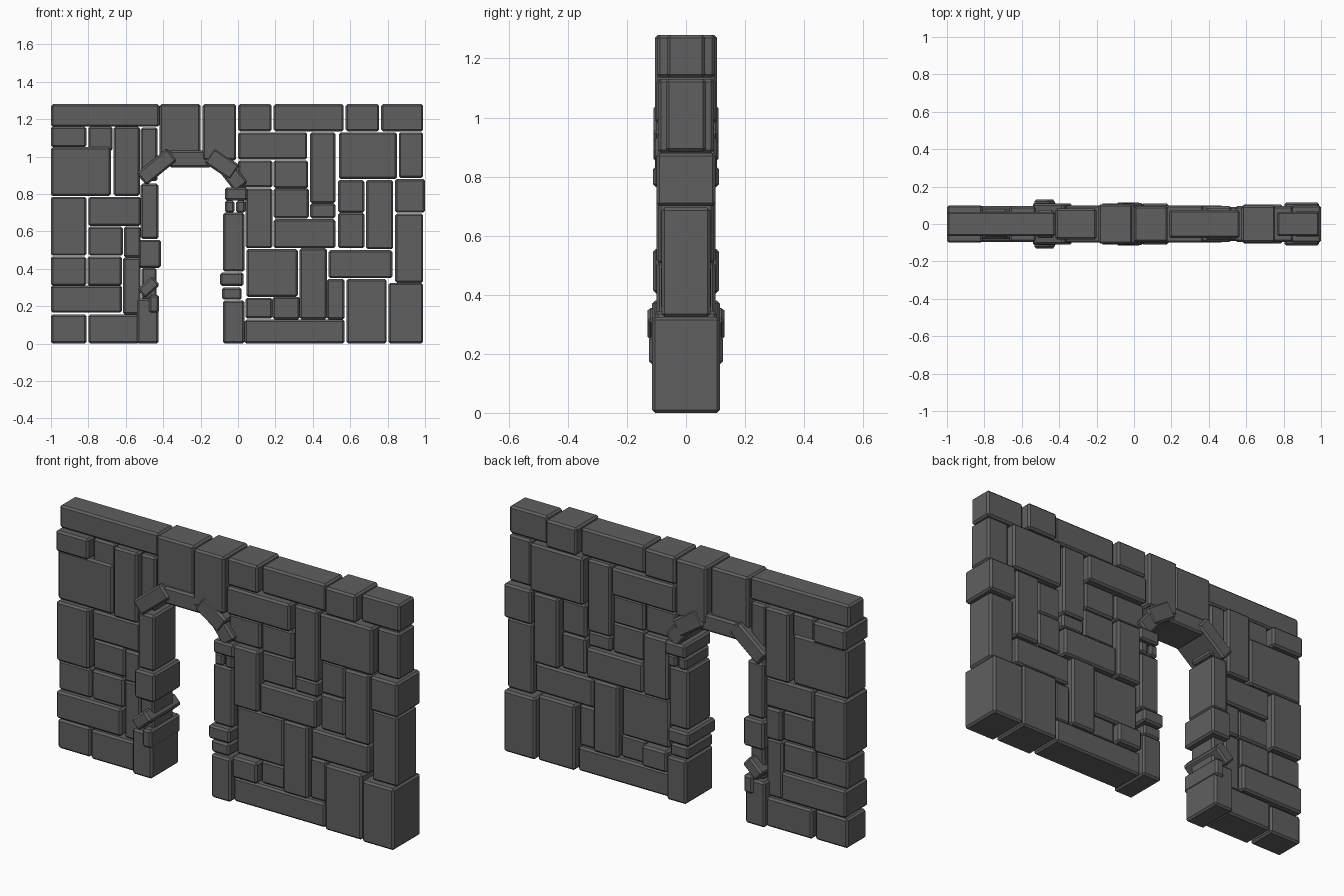
import bpy, bmesh
from math import radians
from mathutils import Matrix, Vector

stone = bpy.data.materials.new("dark_stone")
stone.diffuse_color = (0.115, 0.115, 0.115, 1)


def stonework(name, stones, chamfer=0.01):
    """One object made of chamfered stones: (x0, x1, z0, z1, half depth[, tilt in degrees])."""
    bm = bmesh.new()
    for x0, x1, z0, z1, d, *tilt in stones:
        place = Matrix.Translation(Vector(((x0 + x1) / 2, 0, (z0 + z1) / 2)))
        turn = Matrix.Rotation(radians(-tilt[0] if tilt else 0), 4, 'Y')
        size = Matrix.Diagonal((x1 - x0, 2 * d, z1 - z0, 1))
        bmesh.ops.create_cube(bm, size=1, matrix=place @ turn @ size)
    me = bpy.data.meshes.new(name)
    bm.to_mesh(me)
    bm.free()
    me.materials.append(stone)
    ob = bpy.data.objects.new(name, me)
    bpy.context.collection.objects.link(ob)
    mod = ob.modifiers.new("chamfer", 'BEVEL')
    mod.width = chamfer
    mod.segments = 1
    return ob


def tilted(cx, cz, length, height, depth, angle):
    return (cx - length / 2, cx + length / 2, cz - height / 2, cz + height / 2, depth, angle)


# Coping course along the top
stonework("top_course", [
    (-1.0, -0.42, 1.16, 1.28, 0.065),
    (-0.42, -0.20, 1.00, 1.28, 0.083),
    (-0.19, -0.01, 0.98, 1.28, 0.105),
    (0.0, 0.18, 1.135, 1.28, 0.095),
    (0.19, 0.565, 1.135, 1.28, 0.075),
    (0.575, 0.755, 1.135, 1.28, 0.098),
    (0.765, 0.99, 1.135, 1.28, 0.065),
])

# Wall left of the doorway
stonework("left_wall_upper", [
    (-1.0, -0.81, 1.05, 1.16, 0.10),
    (-0.80, -0.67, 1.03, 1.16, 0.07),
    (-1.0, -0.68, 0.79, 1.05, 0.08),
    (-0.665, -0.525, 0.79, 1.16, 0.095),
    (-0.52, -0.43, 0.87, 1.155, 0.075),
    (-1.0, -0.81, 0.47, 0.785, 0.095),
    (-0.80, -0.52, 0.63, 0.785, 0.08),
    (-0.80, -0.615, 0.47, 0.625, 0.07),
    (-0.61, -0.52, 0.46, 0.625, 0.08),
])
stonework("left_wall_lower", [
    (-1.0, -0.81, 0.31, 0.465, 0.075),
    (-0.805, -0.62, 0.31, 0.465, 0.075),
    (-1.0, -0.62, 0.165, 0.31, 0.095),
    (-0.615, -0.52, 0.155, 0.46, 0.073),
    (-1.0, -0.81, 0.0, 0.155, 0.08),
    (-0.80, -0.53, 0.0, 0.155, 0.09),
])

# Door jambs, with loose projecting stones
stonework("left_jamb", [
    (-0.52, -0.425, 0.56, 0.855, 0.095),
    (-0.53, -0.412, 0.405, 0.555, 0.112),
    (-0.515, -0.435, 0.235, 0.405, 0.085),
    tilted(-0.478, 0.302, 0.105, 0.065, 0.13, 42),
    (-0.475, -0.422, 0.165, 0.26, 0.125),
    (-0.54, -0.425, 0.0, 0.24, 0.115),
])
stonework("right_jamb", [
    (-0.07, 0.05, 0.765, 0.835, 0.112),
    (-0.07, -0.02, 0.70, 0.765, 0.10),
    (-0.01, 0.04, 0.70, 0.765, 0.10),
    (-0.08, 0.035, 0.385, 0.70, 0.095),
    (-0.095, 0.03, 0.308, 0.38, 0.115),
    (-0.085, 0.02, 0.235, 0.30, 0.105),
    (-0.08, 0.035, 0.0, 0.23, 0.115),
])

# Arch stones over the doorway
stonework("arch", [
    tilted(-0.435, 0.945, 0.21, 0.085, 0.11, 39),
    tilted(-0.255, 0.987, 0.225, 0.09, 0.10, 0),
    tilted(-0.085, 0.96, 0.165, 0.095, 0.11, -34),
    tilted(-0.022, 0.888, 0.13, 0.085, 0.105, -52),
])

# Wall right of the doorway
stonework("right_wall_upper", [
    (0.0, 0.37, 0.985, 1.13, 0.10),
    (0.0, 0.185, 0.835, 0.98, 0.078),
    (0.19, 0.375, 0.83, 0.98, 0.078),
    (0.19, 0.38, 0.67, 0.83, 0.073),
    (0.385, 0.52, 0.75, 1.13, 0.085),
    (0.385, 0.52, 0.67, 0.75, 0.078),
    (0.04, 0.185, 0.51, 0.83, 0.10),
    (0.19, 0.52, 0.51, 0.665, 0.095),
])
stonework("right_wall_end", [
    (0.54, 0.85, 0.88, 1.13, 0.095),
    (0.86, 0.99, 0.885, 1.13, 0.068),
    (0.535, 0.675, 0.70, 0.875, 0.073),
    (0.535, 0.675, 0.51, 0.70, 0.078),
    (0.685, 0.83, 0.505, 0.875, 0.095),
    (0.84, 1.0, 0.70, 0.88, 0.10),
    (0.84, 0.99, 0.325, 0.695, 0.083),
])
stonework("right_wall_lower", [
    (0.485, 0.825, 0.35, 0.50, 0.085),
    (0.045, 0.32, 0.25, 0.505, 0.078),
    (0.33, 0.475, 0.13, 0.51, 0.10),
    (0.475, 0.57, 0.13, 0.345, 0.078),
    (0.04, 0.185, 0.135, 0.245, 0.11),
    (0.185, 0.33, 0.13, 0.25, 0.073),
    (0.035, 0.57, 0.0, 0.128, 0.09),
    (0.58, 0.795, 0.0, 0.345, 0.105),
    (0.805, 0.99, 0.0, 0.325, 0.115),
])
